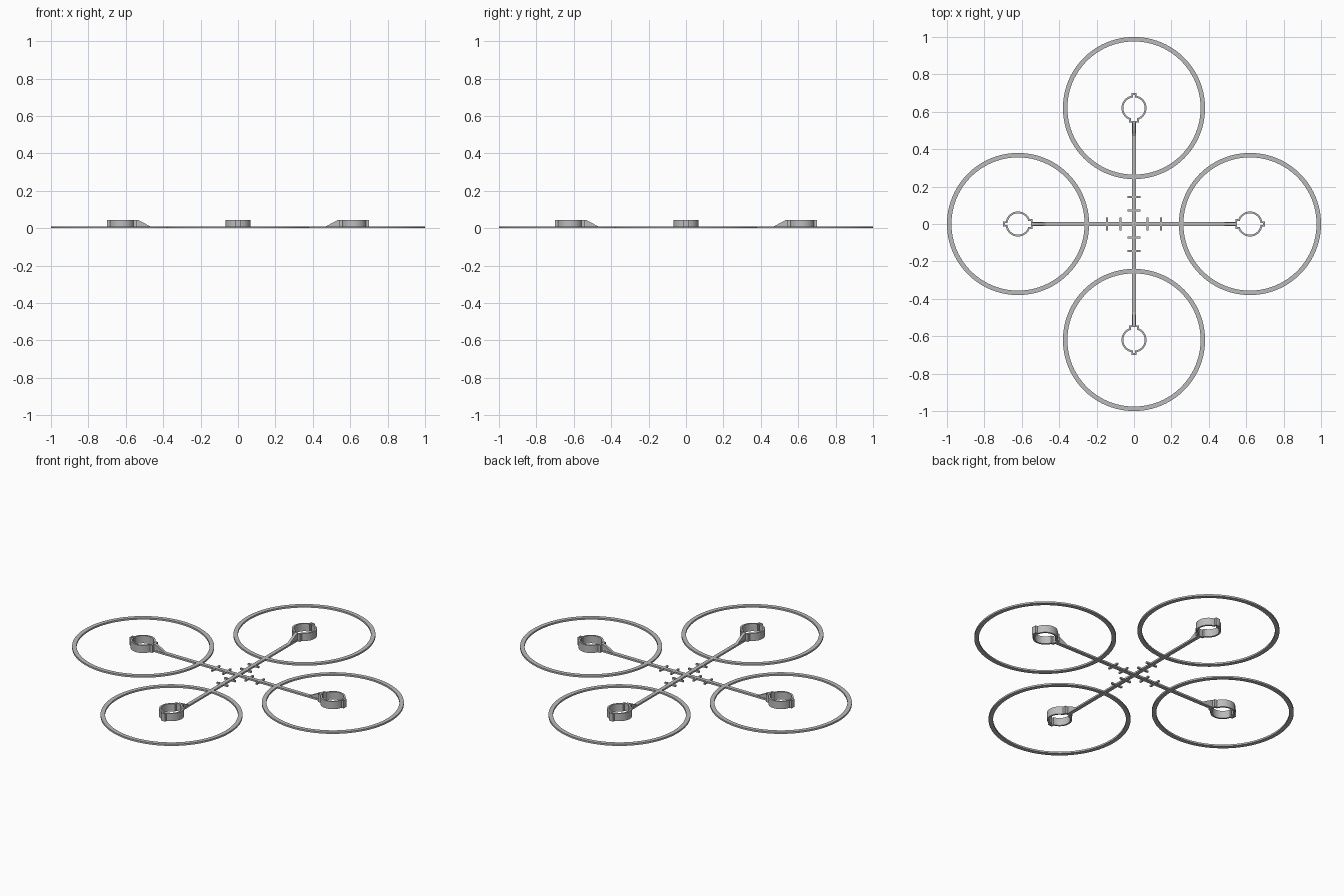
import bpy, bmesh
from math import asin, cos, sin, pi, radians
from mathutils import Matrix

if "Cube" in bpy.data.objects:
    bpy.data.objects.remove(bpy.data.objects["Cube"])

grey = bpy.data.materials.new("mid grey")
grey.use_nodes = True
grey.diffuse_color = (0.5, 0.5, 0.5, 1)
grey.node_tree.nodes["Principled BSDF"].inputs["Base Color"].default_value = (0.5, 0.5, 0.5, 1)

HUB = 0.62      # distance of each motor from the centre
PLATE = 0.01    # thickness of the flat frame
MOUNT = 0.045   # height of the motor mounts


def finish(bm, name, turn=0):
    bmesh.ops.recalc_face_normals(bm, faces=bm.faces)
    bm.transform(Matrix.Rotation(turn, 4, 'Z'))
    mesh = bpy.data.meshes.new(name)
    bm.to_mesh(mesh)
    bm.free()
    mesh.materials.append(grey)
    obj = bpy.data.objects.new(name, mesh)
    bpy.context.collection.objects.link(obj)
    bpy.ops.object.select_all(action='DESELECT')
    obj.select_set(True)
    bpy.context.view_layer.objects.active = obj
    bpy.ops.object.shade_smooth_by_angle(angle=radians(30))


def outline(radius, steps, out_tab=None, in_tab=None):
    """Circle around the hub; tabs are (half width, reach) outward and inward."""
    start = asin(out_tab[0] / radius) if out_tab else 0
    end = pi - (asin(in_tab[0] / radius) if in_tab else 0)
    half = [(radius * cos(a), radius * sin(a))
            for a in (start + (end - start) * i / steps for i in range(steps + 1))]
    if out_tab:
        half = [(out_tab[1], out_tab[0])] + half
    if in_tab:
        half = half + [(-in_tab[1], in_tab[0])]
    back = [(x, -y) for x, y in reversed(half) if abs(y) > 1e-6]
    return [(HUB + x, y) for x, y in half + back]


def band(name, outer, inner, height, turn):
    """Hollow upright wall between two matching outlines."""
    bm = bmesh.new()
    loops = [[bm.verts.new((x, y, z)) for x, y in line]
             for line, z in ((outer, 0), (outer, height), (inner, height), (inner, 0))]
    count = len(outer)
    for k in range(4):
        a, b = loops[k], loops[(k + 1) % 4]
        for i in range(count):
            j = (i + 1) % count
            bm.faces.new((a[i], a[j], b[j], b[i]))
    finish(bm, name, turn)


def prism(name, side, half_width, turn):
    """Side profile in x and z, extruded across y."""
    bm = bmesh.new()
    face = bm.faces.new([bm.verts.new((x, -half_width, z)) for x, z in side])
    grown = bmesh.ops.extrude_face_region(bm, geom=[face])
    verts = [v for v in grown["geom"] if isinstance(v, bmesh.types.BMVert)]
    bmesh.ops.translate(bm, verts=verts, vec=(0, half_width * 2, 0))
    finish(bm, name, turn)


def bar(name, x0, x1, half_width, turn):
    prism(name, [(x0, 0), (x1, 0), (x1, PLATE), (x0, PLATE)], half_width, turn)


for i, side in enumerate(("left", "back", "right", "front")):
    turn = i * pi / 2
    # Propeller guard ring
    band(side + "_guard_ring", outline(0.38, 48), outline(0.356, 48), PLATE, turn)
    # Motor mount with a narrow outer slot and a wider inner slot
    band(side + "_motor_mount",
         outline(0.067, 24, (0.014, 0.08), (0.026, 0.078)),
         outline(0.057, 24, (0.006, 0.071), (0.016, 0.068)), MOUNT, turn)
    # Arm and the sloped brace that joins it to the mount
    bar(side + "_arm", 0, HUB - 0.07, 0.011, turn)
    prism(side + "_arm_brace",
          [(0.47, 0), (0.55, 0), (0.55, MOUNT), (0.535, MOUNT), (0.47, PLATE)], 0.008, turn)
    # Small cross bars near the centre
    for label, x in (("inner", 0.073), ("outer", 0.145)):
        bar(f"{side}_{label}_cross_bar", x - 0.005, x + 0.005, 0.036, turn)
